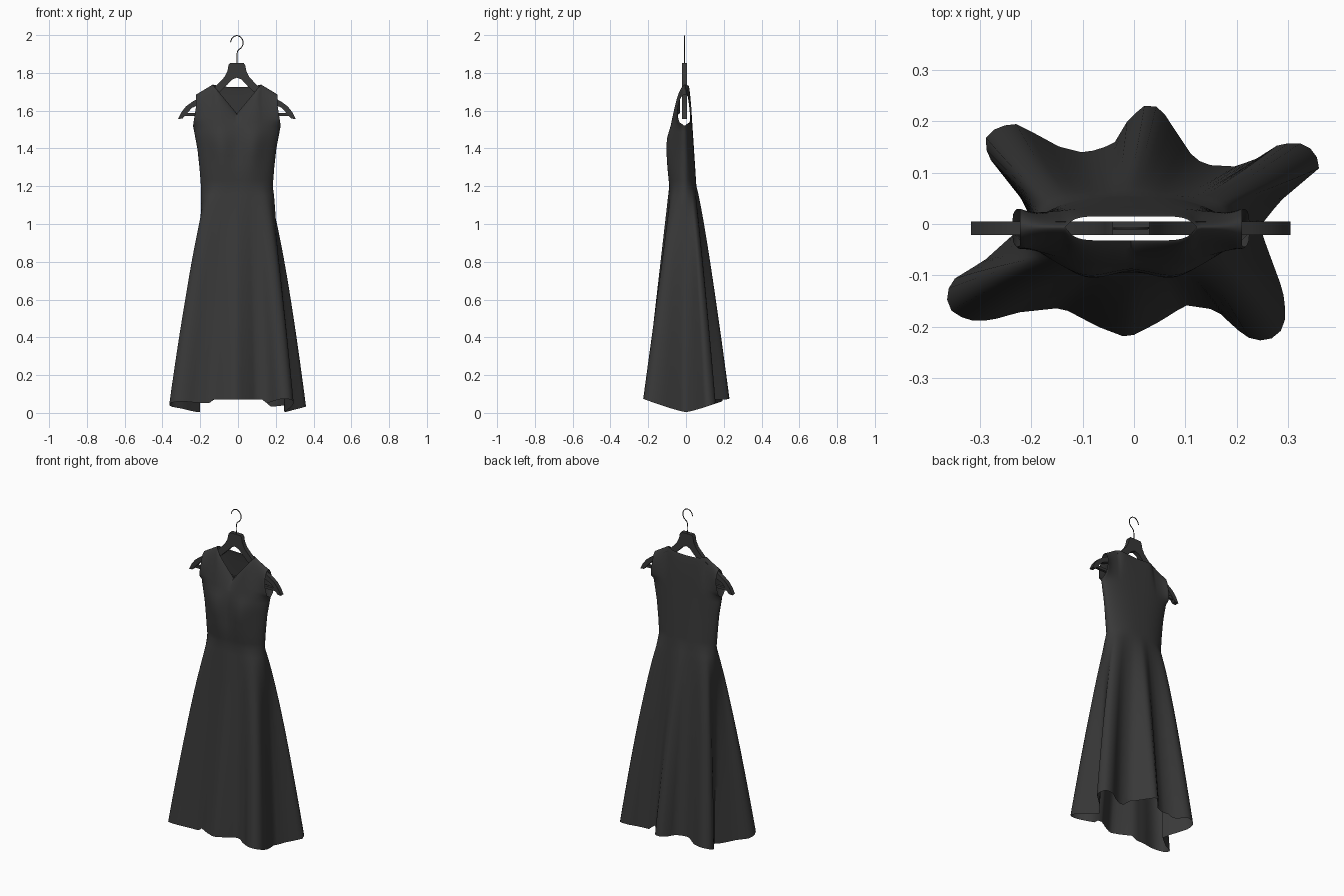
import bpy, bmesh, math
from mathutils import Vector

if "Cube" in bpy.data.objects:
    bpy.data.objects.remove(bpy.data.objects["Cube"])

dark = bpy.data.materials.new("charcoal")
dark.diffuse_color = (0.04, 0.04, 0.04, 1)
dark.use_nodes = True
dark.node_tree.nodes["Principled BSDF"].inputs["Base Color"].default_value = dark.diffuse_color


def finish(name, bm, angle):
    me = bpy.data.meshes.new(name)
    bmesh.ops.recalc_face_normals(bm, faces=bm.faces)
    bm.to_mesh(me)
    bm.free()
    ob = bpy.data.objects.new(name, me)
    bpy.context.collection.objects.link(ob)
    me.materials.append(dark)
    bpy.ops.object.select_all(action='DESELECT')
    ob.select_set(True)
    bpy.context.view_layer.objects.active = ob
    bpy.ops.object.shade_smooth_by_angle(angle=math.radians(angle))
    return ob


def interp(table, z):
    for (a, p), (b, q) in zip(table, table[1:]):
        if z <= b:
            return p + (q - p) * (z - a) / (b - a)
    return table[-1][1]


def resample(pts, n):
    pts = [Vector(p) for p in pts]
    d = [0]
    for a, b in zip(pts, pts[1:]):
        d.append(d[-1] + (b - a).length)
    tx = list(zip(d, [p.x for p in pts]))
    ty = list(zip(d, [p.y for p in pts]))
    return [(interp(tx, d[-1] * i / n), interp(ty, d[-1] * i / n)) for i in range(n + 1)]


# Hem folds, each half running from the left side to the right side
N = 50
LEFT, RIGHT = (-.2, .01), (.245, -.005)
HEM = {
    -1: [LEFT, (-.24, -.025), (-.29, -.07), (-.355, -.11), (-.366, -.14), (-.358, -.167),
         (-.325, -.188), (-.28, -.188), (-.225, -.172), (-.14, -.163), (-.07, -.2),
         (-.012, -.222), (.05, -.19), (.1, -.158), (.16, -.167), (.2, -.205), (.23, -.226),
         (.262, -.227), (.285, -.21), (.296, -.18), (.29, -.13), (.255, -.035), RIGHT],
    1: [LEFT, (-.22, .05), (-.287, .135), (-.288, .17), (-.265, .19), (-.23, .195),
        (-.2, .18), (-.145, .15), (-.095, .138), (-.04, .155), (-.01, .205), (.02, .23),
        (.05, .228), (.115, .13), (.14, .115), (.195, .112), (.235, .125), (.285, .157),
        (.33, .157), (.353, .14), (.362, .11), (.285, .045), RIGHT]}
WAIST, ARMPIT, CX, CY = 1.2, 1.52, -.006, -.008
WIDTH = [(1.2, .19), (1.3, .198), (1.4, .209), (1.52, .232)]
DEPTH = {-1: [(1.2, -.09), (1.3, -.103), (1.4, -.111), (1.46, -.105), (1.52, -.085)],
         1: [(1.2, .055), (1.4, .042), (1.52, .034)]}
NECK = .593


def torso(side, w, z):
    shape = max(0, 1 - abs(w) ** 2.5) ** .6
    if side < 0:
        bust = math.exp(-((abs(w) - .42) / .28) ** 2)
        shape *= 1 - .22 * (1 - bust) * math.exp(-((z - 1.42) / .14) ** 2)
    return CX + w * interp(WIDTH, z), CY + (interp(DEPTH[side], z) - CY) * shape


def upper(side, w, v):
    a = abs(w)
    if a > NECK:
        ztop, ytop = 1.738 - .053 * (a - NECK) / (1 - NECK), -.006
    else:
        k = a / NECK
        ztop = 1.585 + .153 * k if side < 0 else 1.724 + .014 * k * k
        ytop = -.006 + (1 - k ** 8) * (-.026 if side < 0 else .021)
    x0, y0 = torso(side, w, ARMPIT)
    x = x0 + (CX + w * .216 - x0) * min(1, v * 1.6)
    gap = .068 * v ** .4 * (1 - v) ** .5 * a ** 6
    return x, ytop + (y0 - ytop) * (1 - v) ** .62 + side * gap, ARMPIT + (ztop - ARMPIT) * v


# Dress: a front and a back panel joined at side seams and shoulders
bm = bmesh.new()
for side in (-1, 1):
    hem = resample(HEM[side], N)
    ss = [2 * i / N - 1 for i in range(N + 1)]
    ws = [.35 * math.sin(math.pi * s / 2) + .65 * s for s in ss]
    rows = []
    for j in range(24):
        t = 1 - j / 24
        ky = t if side < 0 else t ** .85
        row = []
        for (hx, hy), w in zip(hem, ws):
            x, y = torso(side, w, WAIST)
            if abs(w) > .999:
                ky = t ** .92
            lift = max((abs(hy) / .22) ** 1.2, min(1, max(0, 3 - abs(hx) / .066)))
            zh = .004 + .068 * min(lift, 1.1)
            row.append((x + (hx - x) * t ** .7, y + (hy - y) * ky, WAIST + (zh - WAIST) * t))
            ky = t if side < 0 else t ** .85
        rows.append(row)
    for j in range(10):
        z = WAIST + (ARMPIT - WAIST) * j / 10
        rows.append([(*torso(side, w, z), z) for w in ws])
    for j in range(17):
        v = 1 - (1 - j / 16) ** 1.8
        rows.append([upper(side, w, v) for w in ws])
    grid = [[bm.verts.new(p) for p in r] for r in rows]
    for r, q in zip(grid, grid[1:]):
        for i in range(N):
            bm.faces.new((r[i], r[i + 1], q[i + 1], q[i]))
bmesh.ops.remove_doubles(bm, verts=bm.verts, dist=.0004)
finish("dress", bm, 60)


# Hanger parts: flat outlines in x-z, given thickness
def slab(name, outline, y0, y1):
    bm = bmesh.new()
    f = bm.faces.new([bm.verts.new((CX + x, y0, z)) for x, z in outline])
    r = bmesh.ops.extrude_face_region(bm, geom=[f])
    bmesh.ops.translate(bm, vec=(0, y1 - y0, 0),
                        verts=[v for v in r["geom"] if isinstance(v, bmesh.types.BMVert)])
    return finish(name, bm, 30)


outer = [(.036, 1.852), (.044, 1.842), (.05, 1.81), (.066, 1.778), (.09, 1.752), (.13, 1.712),
         (.19, 1.672), (.235, 1.648), (.27, 1.622), (.295, 1.59), (.311, 1.556)]
inner = [(.288, 1.558), (.262, 1.588), (.238, 1.615), (.18, 1.64), (.1, 1.69), (.05, 1.738),
         (.025, 1.765)]
half = outer + inner
slab("hanger_arms", half + [(0, 1.775)] + [(-x, z) for x, z in reversed(half)], -.021, .005)
slab("hanger_bar", [(-.285, 1.571), (.285, 1.571), (.285, 1.587), (-.285, 1.587)], -.016, 0)

# Hook: thin wire
cu = bpy.data.curves.new("hanger_hook", 'CURVE')
cu.dimensions = '3D'
cu.bevel_depth = .0025
cu.bevel_resolution = 2
cu.resolution_u = 6
path = [(-.005, 1.845), (-.005, 1.9), (0, 1.918), (.018, 1.935), (.027, 1.958), (.019, 1.983),
        (-.005, 1.997), (-.029, 1.986), (-.04, 1.962)]
sp = cu.splines.new('BEZIER')
sp.bezier_points.add(len(path) - 1)
for p, (x, z) in zip(sp.bezier_points, path):
    p.co = (x, -.008, z)
    p.handle_left_type = p.handle_right_type = 'AUTO'
cu.use_fill_caps = True
cu.materials.append(dark)
bpy.context.collection.objects.link(bpy.data.objects.new("hanger_hook", cu))
